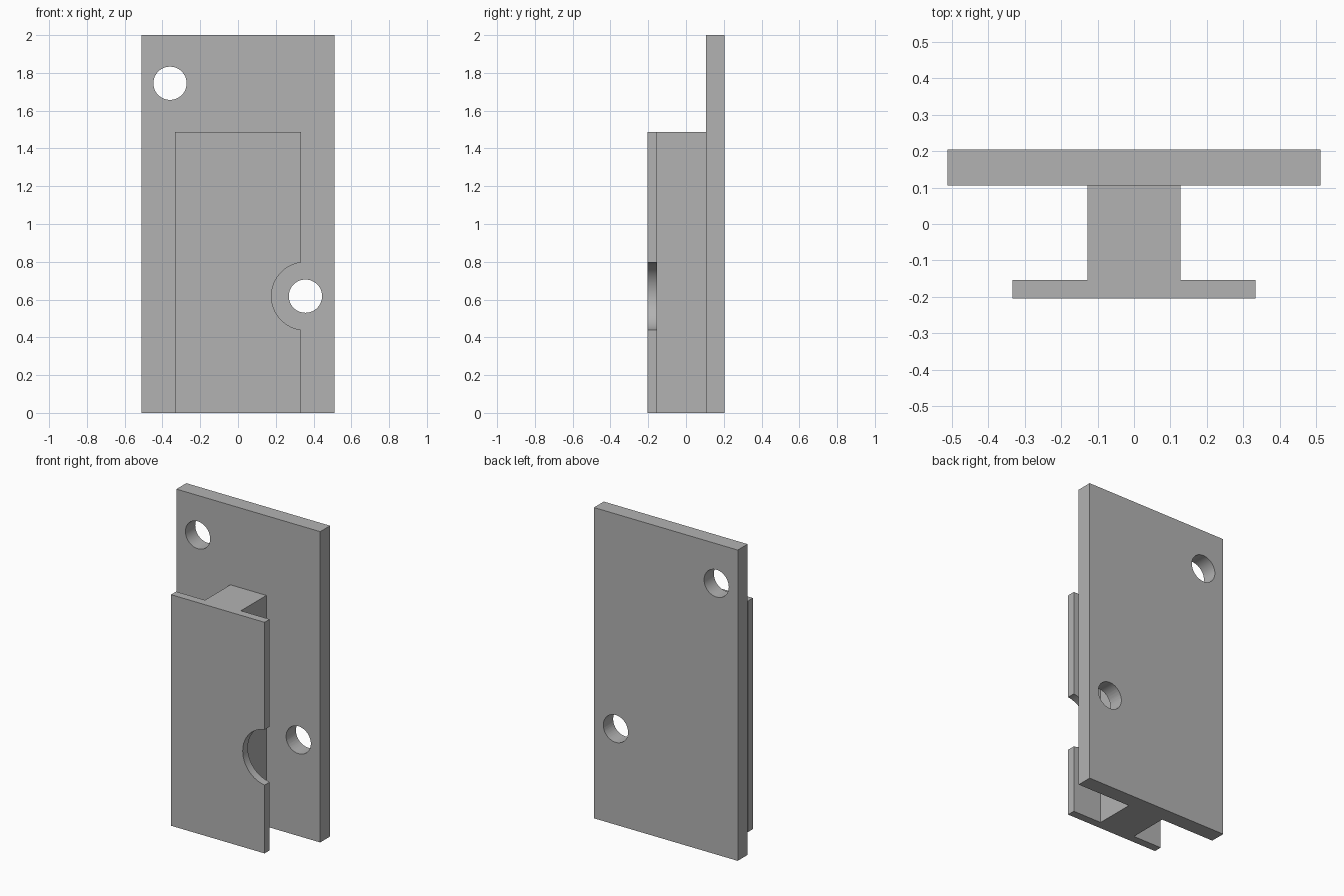
import bpy, bmesh
from math import pi, radians

cube = bpy.data.objects.get("Cube")
if cube:
    bpy.data.objects.remove(cube, do_unlink=True)

grey = bpy.data.materials.new("plain grey")
grey.use_nodes = True
colour = (0.45, 0.45, 0.45, 1)
grey.diffuse_color = colour
grey.node_tree.nodes["Principled BSDF"].inputs["Base Color"].default_value = colour


def extrude_profile(name, points, height):
    """Extrude an xy outline upwards from the ground."""
    bm = bmesh.new()
    base = bm.faces.new([bm.verts.new((x, y, 0)) for x, y in points])
    result = bmesh.ops.extrude_face_region(bm, geom=[base])
    top = [v for v in result["geom"] if isinstance(v, bmesh.types.BMVert)]
    bmesh.ops.translate(bm, verts=top, vec=(0, 0, height))
    bmesh.ops.recalc_face_normals(bm, faces=bm.faces)
    mesh = bpy.data.meshes.new(name)
    bm.to_mesh(mesh)
    bm.free()
    mesh.materials.append(grey)
    obj = bpy.data.objects.new(name, mesh)
    bpy.context.collection.objects.link(obj)
    return obj


def drill(obj, x, y, z, radius, depth):
    """Cut a round hole running front to back."""
    bpy.ops.mesh.primitive_cylinder_add(vertices=64, radius=radius, depth=depth,
                                        location=(x, y, z), rotation=(pi / 2, 0, 0))
    cutter = bpy.context.object
    cutter.name = "hole_cutter"
    cutter.hide_render = True
    cutter.data.materials.append(grey)
    cut = obj.modifiers.new("hole", "BOOLEAN")
    cut.operation = "DIFFERENCE"
    cut.solver = "EXACT"
    cut.object = cutter
    bpy.ops.object.select_all(action="DESELECT")
    obj.select_set(True)
    bpy.context.view_layer.objects.active = obj
    bpy.ops.object.modifier_apply(modifier=cut.name)
    bpy.data.objects.remove(cutter, do_unlink=True)
    bpy.ops.object.shade_smooth_by_angle(angle=radians(30))


# Back plate with two screw holes
back, plate_front, rail_back, front = 0.205, 0.105, -0.153, -0.205
plate_half, web_half, flange_half = 0.512, 0.128, 0.333
plate = extrude_profile("back_plate", [(-plate_half, plate_front), (plate_half, plate_front),
                                       (plate_half, back), (-plate_half, back)], 2.0)
for x, z in ((-0.36, 1.745), (0.357, 0.618)):
    drill(plate, x, 0.155, z, 0.088, 0.4)

# T-shaped rail: web and front flange in one profile
right_side = [(flange_half, front), (flange_half, rail_back),
              (web_half, rail_back), (web_half, plate_front)]
left_side = [(-x, y) for x, y in reversed(right_side)]
rail = extrude_profile("t_rail", right_side + left_side, 1.487)

# Screwdriver clearance notch in the flange edge
drill(rail, 0.357, -0.179, 0.618, 0.18, 0.2)
